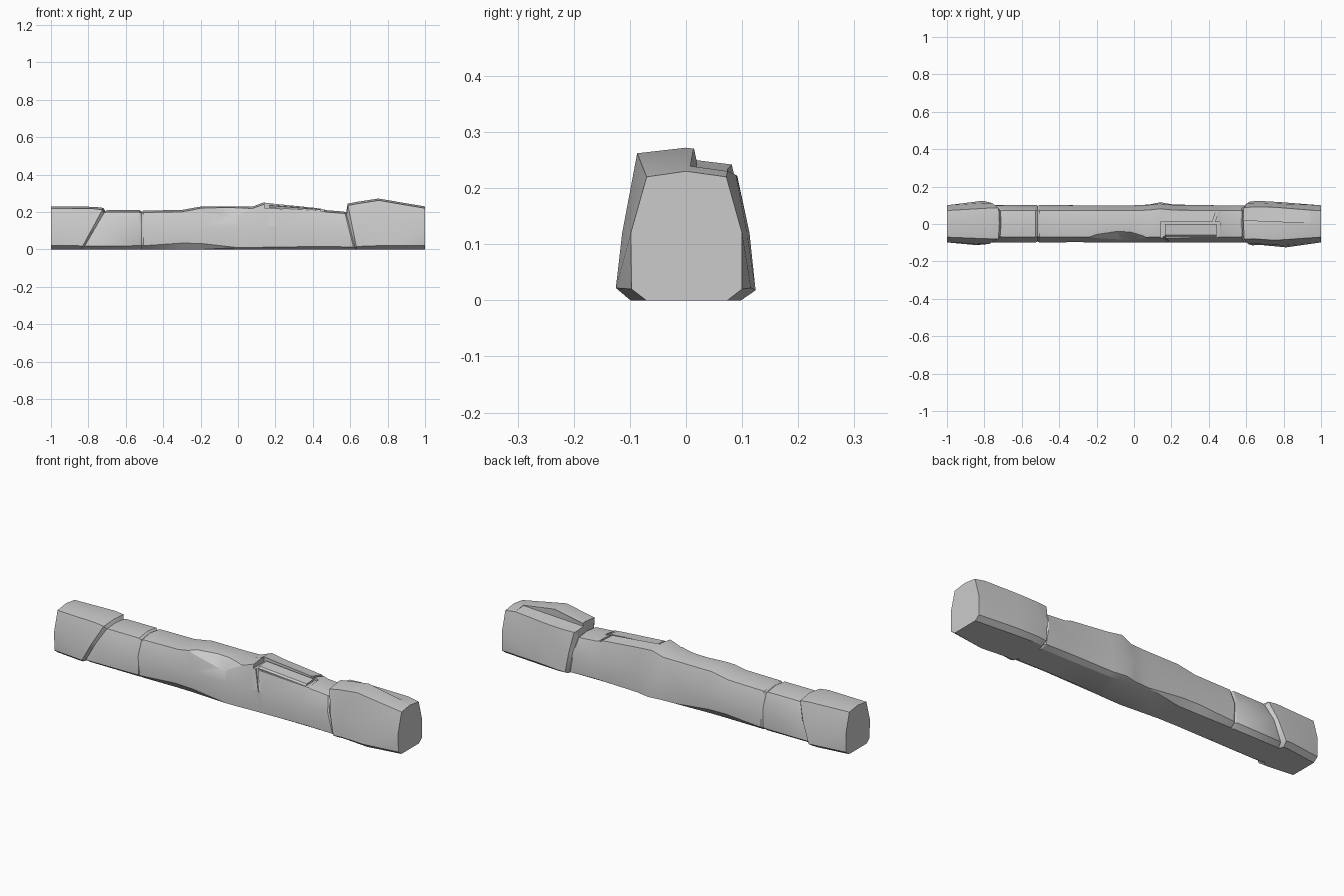
import bpy, bmesh, math

if "Cube" in bpy.data.objects:
    bpy.data.objects.remove(bpy.data.objects["Cube"])

# Stations along the beam:
# x at top, x shift toward bottom, front half width, back half width, top z, chamfer z
STATIONS = [
    (-1.00, 0.00, .097, .100, .230, .020),
    (-0.77, -.09, .112, .122, .228, .020),
    (-0.72, -.12, .112, .122, .222, .018),   # left slanted groove
    (-0.71, -.12, .090, .096, .206, .018),
    (-0.695, -.12, .097, .100, .210, .018),
    (-0.526, 0.00, .097, .102, .210, .020),  # thin crack
    (-0.515, 0.00, .089, .094, .202, .020),
    (-0.506, 0.00, .097, .102, .208, .020),
    (-0.30, 0.00, .095, .100, .211, .034),
    (-0.20, 0.00, .097, .100, .229, .032),
    (0.00, 0.00, .100, .100, .229, .010),
    (0.08, 0.00, .098, .104, .230, .010),
    (0.14, 0.00, .098, .116, .252, .012),    # crest
    (0.21, 0.00, .098, .104, .244, .013),
    (0.44, 0.00, .097, .100, .221, .016),
    (0.47, 0.00, .097, .100, .210, .016),
    (0.57, .05, .097, .100, .202, .013),     # right slanted groove
    (0.578, .05, .088, .092, .196, .013),
    (0.586, .05, .114, .120, .245, .015),
    (0.64, .04, .112, .124, .255, .018),
    (0.75, .07, .125, .116, .272, .022),
    (1.00, 0.00, .097, .100, .230, .020),
]


def section(x, dx, wf, wb, zt, ch):
    def side(w):
        return [(w - .026, 0), (w, ch), (.1 + (w - .1) * .55, .12), (.072 + (w - .1) * .6, zt - .01)]
    front = [(-y, z) for y, z in side(wf)]
    back = side(wb)[::-1]
    pts = front + [(0, zt)] + back
    # the seams run less slanted on the back
    return [(x + dx * (1 - z / zt) * (1 if y < 0 else .7), y, z) for y, z in pts]


def make_object(name, bm):
    bmesh.ops.recalc_face_normals(bm, faces=bm.faces)
    me = bpy.data.meshes.new(name)
    bm.to_mesh(me)
    bm.free()
    ob = bpy.data.objects.new(name, me)
    bpy.context.collection.objects.link(ob)
    return ob


# Main beam, lofted
bm = bmesh.new()
rings = [[bm.verts.new(p) for p in section(*s)] for s in STATIONS]
for a, b in zip(rings, rings[1:]):
    for i in range(9):
        j = (i + 1) % 9
        bm.faces.new((a[i], a[j], b[j], b[i]))
bm.faces.new(rings[0])
bm.faces.new(rings[-1][::-1])
bmesh.ops.triangulate(bm, faces=[f for f in bm.faces if len(f.verts) == 4])
beam = make_object("stone_beam", bm)


def cut(name, pts):
    """Carve the convex hull of pts out of the beam."""
    bm = bmesh.new()
    for p in pts:
        bm.verts.new(p)
    bmesh.ops.convex_hull(bm, input=bm.verts)
    cutter = make_object(name, bm)
    cutter.hide_render = True
    m = beam.modifiers.new(name, 'BOOLEAN')
    m.operation, m.solver, m.object = 'DIFFERENCE', 'EXACT', cutter
    bpy.context.view_layer.objects.active = beam
    bpy.ops.object.modifier_apply(modifier=name)
    bpy.data.objects.remove(cutter)


# Chipped front edge
cut("chip_cutter", [(-.29, -.072, .216), (-.02, -.087, .168), (.075, -.073, .217),
                    (-.10, -.036, .228), (-.02, -.036, .231), (-.1, -.16, .26), (-.1, -.07, .3)])
# Long recess along the top front edge, floor sloping to the right
cut("recess_cutter", [(x, y, z) for x, zf in ((.142, .222), (.46, .204))
                      for y in (-.12, .012) for z in (zf, .3)])
# Raised strip left on the recess floor
bm = bmesh.new()
for x, z in ((.165, .234), (.44, .213)):
    for y, d in ((-.066, -.008), (-.058, 0), (0, .004), (0, -.025), (-.066, -.025)):
        bm.verts.new((x, y, z + d))
bmesh.ops.convex_hull(bm, input=bm.verts)
strip = make_object("recess_strip", bm)
# Short crack below the recess
cut("front_crack_cutter", [(x, y, z) for x0, w, z, d in ((.143, .016, .26, -.058), (.186, .008, .12, -.093))
                           for x in (x0, x0 + w) for y in (d, -.13)])
# Small crack across the back top edge
cut("back_crack_cutter", [(x, y, z) for x0, y in ((.415, .0), (.445, .09))
                          for x in (x0, x0 + .014) for z in (.205, .3)])
# Lowered rear half on the right block top
cut("ledge_cutter", [(.575, .028, .30), (.575, .018, .226), (.575, .15, .214), (.575, .15, .3),
                     (.94, .008, .30), (.94, .008, .237), (.94, .15, .222), (.94, .15, .3)])

# Shading with sharp creases
for ob in (beam, strip):
    bpy.ops.object.select_all(action='DESELECT')
    ob.select_set(True)
    bpy.context.view_layer.objects.active = ob
    bpy.ops.object.shade_smooth_by_angle(angle=math.radians(25))
